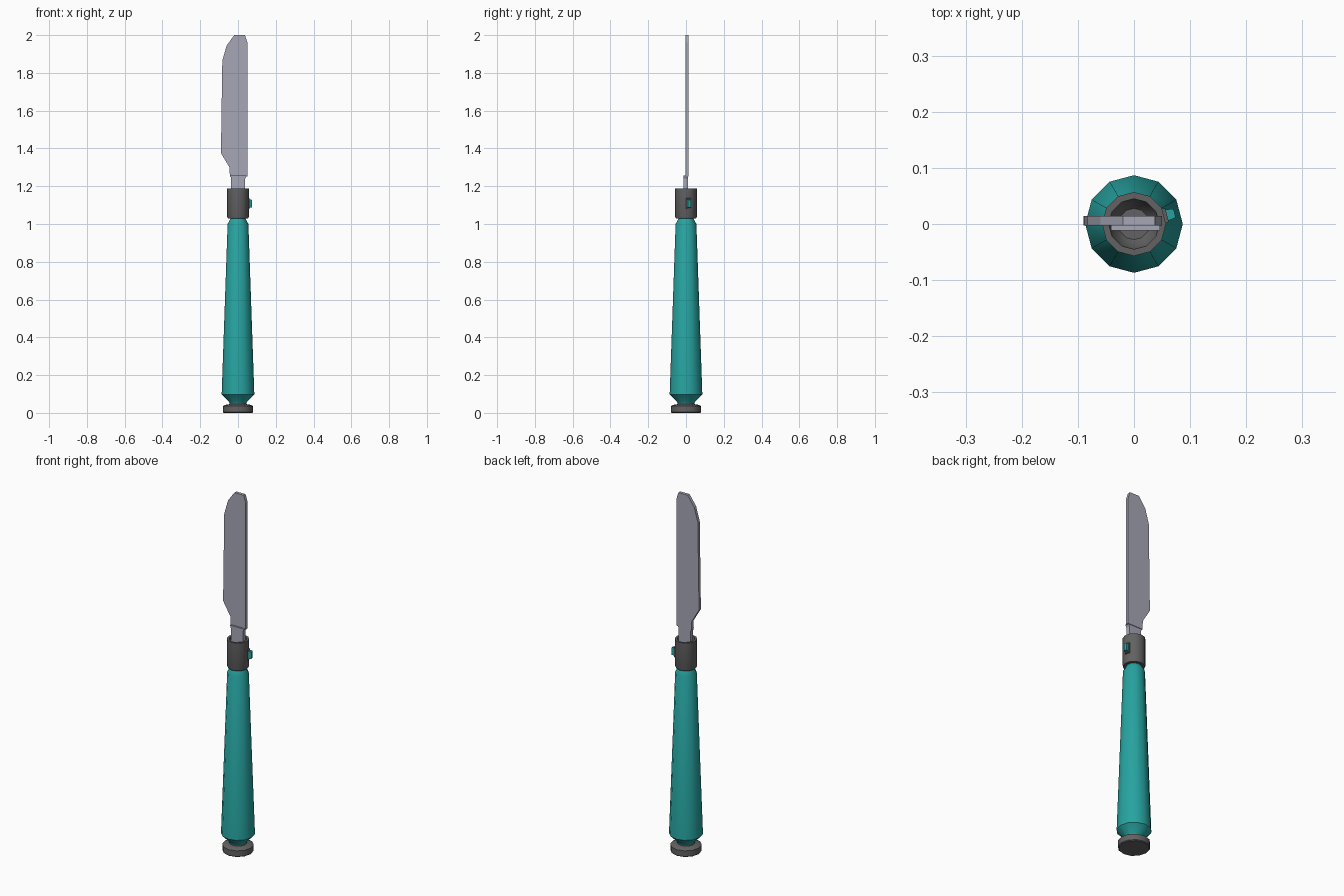
import bpy, bmesh, math
from mathutils import Matrix

if "Cube" in bpy.data.objects:
    bpy.data.objects.remove(bpy.data.objects["Cube"])


def material(name, rgb):
    m = bpy.data.materials.new(name)
    m.diffuse_color = (*rgb, 1)
    m.use_nodes = True
    m.node_tree.nodes["Principled BSDF"].inputs["Base Color"].default_value = m.diffuse_color
    return m


TEAL = material("teal", (0.02, 0.37, 0.355))
DARK = material("dark grey", (0.125, 0.122, 0.122))
STEEL = material("blade steel", (0.38, 0.39, 0.46))


def finish(bm, name, mat, angle=None):
    bmesh.ops.recalc_face_normals(bm, faces=bm.faces)
    me = bpy.data.meshes.new(name)
    bm.to_mesh(me)
    bm.free()
    me.materials.append(mat)
    ob = bpy.data.objects.new(name, me)
    bpy.context.collection.objects.link(ob)
    if angle:
        bpy.ops.object.select_all(action='DESELECT')
        ob.select_set(True)
        bpy.context.view_layer.objects.active = ob
        bpy.ops.object.shade_smooth_by_angle(angle=math.radians(angle))
    return ob


def lathe(name, profile, mat, n=12):
    """Turn (radius, z) points about the z axis and cap both ends."""
    bm = bmesh.new()
    rings = [[bm.verts.new((r * math.cos(2 * math.pi * i / n),
                            r * math.sin(2 * math.pi * i / n), z))
              for i in range(n)] for r, z in profile]
    for a, b in zip(rings, rings[1:]):
        for i in range(n):
            j = (i + 1) % n
            bm.faces.new((a[i], a[j], b[j], b[i]))
    bm.faces.new(rings[0])
    bm.faces.new(rings[-1])
    return finish(bm, name, mat, 35)


def plate(name, outline, y0, y1, mat):
    """Extrude an (x, z) outline between two y values."""
    bm = bmesh.new()
    f = bm.faces.new([bm.verts.new((x, y0, z)) for x, z in outline])
    ext = bmesh.ops.extrude_face_region(bm, geom=[f])["geom"]
    bmesh.ops.translate(bm, vec=(0, y1 - y0, 0),
                        verts=[v for v in ext if isinstance(v, bmesh.types.BMVert)])
    return finish(bm, name, mat)


def stud(name, x0, x1, w, h, taper, zc, mat):
    """Tapered block standing on the collar facet at 15 degrees."""
    bm = bmesh.new()
    bmesh.ops.create_cube(bm, size=1)
    for v in bm.verts:
        out = v.co.x > 0
        k = taper if out else 0
        v.co.x = x1 if out else x0
        v.co.y = math.copysign(w / 2 - k, v.co.y)
        v.co.z = zc + math.copysign(h / 2 - k, v.co.z)
    bm.transform(Matrix.Rotation(math.radians(15), 4, 'Z'))
    return finish(bm, name, mat)


# Turned handle parts
lathe("pommel", [(0.076, 0), (0.08, 0.004), (0.08, 0.036), (0.07, 0.042),
                 (0.045, 0.046), (0.045, 0.055)], DARK)
lathe("handle", [(0.042, 0.046), (0.05, 0.062), (0.087, 0.098),
                 (0.086, 0.112), (0.055, 1.0), (0.04, 1.028)], TEAL)
lathe("collar", [(0.038, 1.018), (0.04, 1.03), (0.054, 1.03), (0.057, 1.038),
                 (0.057, 1.187), (0.045, 1.187), (0.043, 1.12), (0.028, 1.10)], DARK)

# Release button in its frame
stud("button_frame", 0.05, 0.061, 0.03, 0.062, 0.003, 1.108, DARK)
stud("button", 0.05, 0.075, 0.024, 0.048, 0.004, 1.108, TEAL)

# Blade with its thicker tang
plate("blade", [(0.05, 1.252), (0.05, 1.96), (0.037, 2.0), (-0.02, 2.0),
                (-0.06, 1.945), (-0.083, 1.865), (-0.088, 1.54), (-0.09, 1.375),
                (-0.045, 1.30), (-0.043, 1.252)], -0.003, 0.014, STEEL)
plate("tang", [(0.038, 1.09), (0.038, 1.24), (0.046, 1.256), (-0.041, 1.256),
               (-0.036, 1.24), (-0.036, 1.09)], -0.012, 0.011, STEEL)
